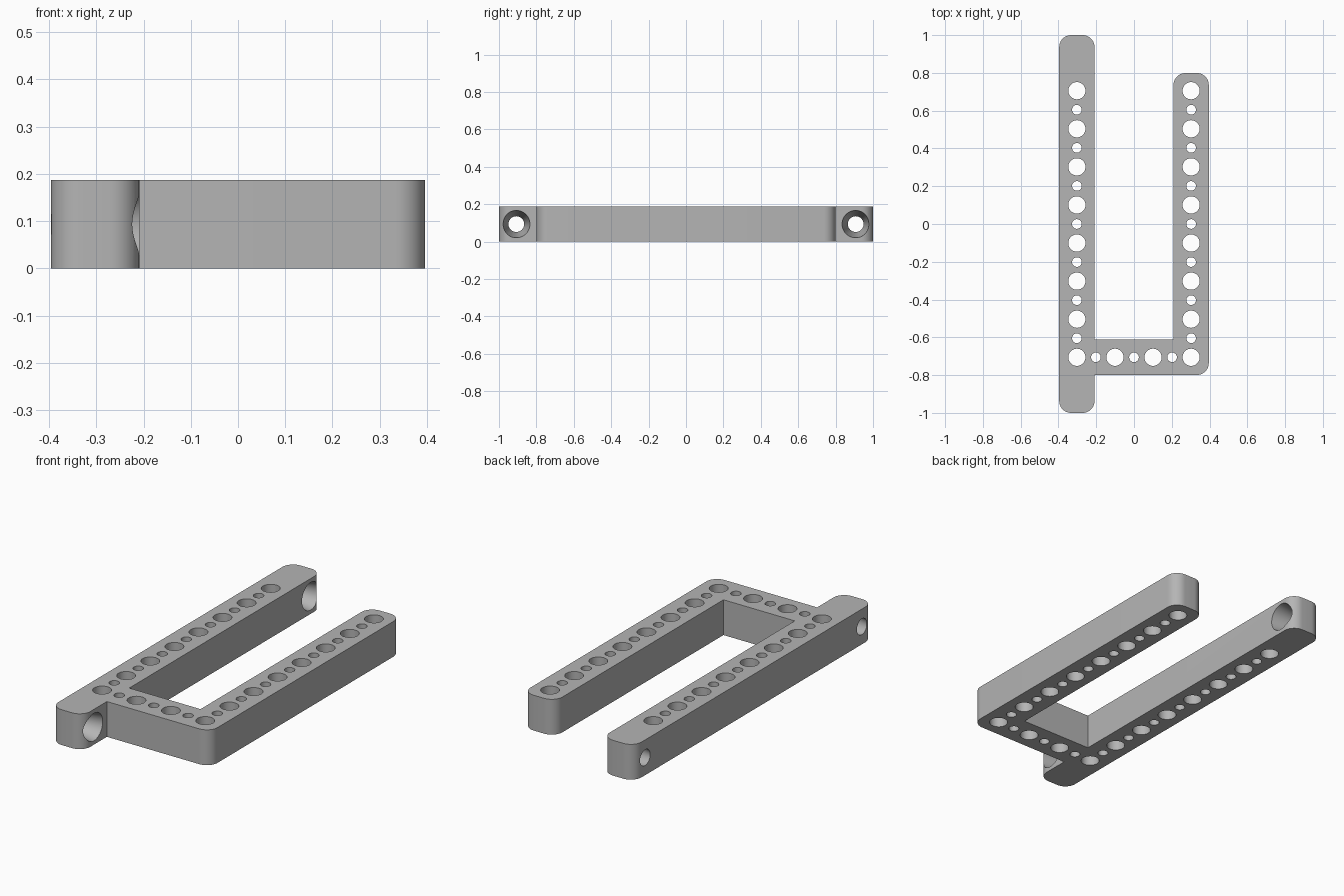
import bpy
import bmesh
from math import cos, sin, pi, radians
from mathutils import Matrix, Vector

if "Cube" in bpy.data.objects:
    bpy.data.objects.remove(bpy.data.objects["Cube"], do_unlink=True)

PITCH = 0.2016               # spacing of the large holes
HALF = 0.0935                # half the bar width
HEIGHT = 2 * HALF
ROUND = 0.063                # corner radius
BAR_X = 1.5 * PITCH          # centre line of both bars
ROW_Y = 3.5 * PITCH          # first and last hole row
SCREW_Y = 4.5 * PITCH        # mounting hole position

grey = bpy.data.materials.new("plain grey")
grey.use_nodes = True
grey.diffuse_color = (0.46, 0.46, 0.46, 1)
grey.node_tree.nodes["Principled BSDF"].inputs["Base Color"].default_value = grey.diffuse_color


def make_object(name, bm):
    bmesh.ops.recalc_face_normals(bm, faces=bm.faces[:])
    mesh = bpy.data.meshes.new(name)
    bm.to_mesh(mesh)
    bm.free()
    mesh.materials.append(grey)
    obj = bpy.data.objects.new(name, mesh)
    bpy.context.collection.objects.link(obj)
    return obj


def corner(x, y, sx, sy, steps=10):
    """Rounded corner at (x, y) pointing towards (sx, sy), counter-clockwise."""
    start = {(1, 1): 0, (-1, 1): 1, (-1, -1): 2, (1, -1): 3}[sx, sy] * pi / 2
    cx, cy = x - sx * ROUND, y - sy * ROUND
    angles = [start + pi / 2 * i / steps for i in range(steps + 1)]
    return [(cx + ROUND * cos(a), cy + ROUND * sin(a)) for a in angles]


# Frame outline: long bar, cross bar and short bar in one profile
outer, inner = BAR_X + HALF, BAR_X - HALF
low, high = -ROW_Y - HALF, ROW_Y + HALF
outline = (corner(-outer, -1, -1, -1) + corner(-inner, -1, 1, -1)
           + [(-inner, low)] + corner(outer, low, 1, -1)
           + corner(outer, high, 1, 1) + corner(inner, high, -1, 1)
           + [(inner, low + HEIGHT), (-inner, low + HEIGHT)]
           + corner(-inner, 1, 1, 1) + corner(-outer, 1, -1, 1))
bm = bmesh.new()
base = bm.faces.new([bm.verts.new((x, y, 0)) for x, y in outline])
top = bmesh.ops.extrude_face_region(bm, geom=[base])["geom"]
bmesh.ops.translate(bm, vec=Vector((0, 0, HEIGHT)),
                    verts=[v for v in top if isinstance(v, bmesh.types.BMVert)])
frame = make_object("u_shaped_frame", bm)

# Hole cutters: alternating large and small holes along bars and cross bar
cut = bmesh.new()


def hole(x, y, large):
    radius = 0.0455 if large else 0.0255
    bmesh.ops.create_cone(cut, cap_ends=True, segments=40, radius1=radius, radius2=radius,
                          depth=HEIGHT * 2, matrix=Matrix.Translation((x, y, HALF)))


for side in (-1, 1):
    for i in range(15):
        hole(side * BAR_X, -ROW_Y + i * PITCH / 2, i % 2 == 0)
for i in range(1, 6):
    hole(-BAR_X + i * PITCH / 2, -ROW_Y, i % 2 == 0)

# Tapered mounting holes through both ends of the long bar, wide towards +x
wide, narrow, extra = 0.073, 0.042, 0.02
slope = (wide - narrow) / HEIGHT
for side in (-1, 1):
    place = Matrix.Translation((-BAR_X, side * SCREW_Y, HALF)) @ Matrix.Rotation(pi / 2, 4, "Y")
    bmesh.ops.create_cone(cut, cap_ends=True, segments=48, radius1=narrow - slope * extra,
                          radius2=wide + slope * extra, depth=HEIGHT + 2 * extra, matrix=place)
cutter = make_object("hole_cutter", cut)
cutter.hide_render = True

# Cut the holes, then shade curved walls smooth
mod = frame.modifiers.new("holes", "BOOLEAN")
mod.operation = "DIFFERENCE"
mod.solver = "EXACT"
mod.object = cutter
bpy.ops.object.select_all(action="DESELECT")
frame.select_set(True)
bpy.context.view_layer.objects.active = frame
bpy.ops.object.modifier_apply(modifier=mod.name)
bpy.data.objects.remove(cutter, do_unlink=True)
bpy.ops.object.shade_smooth_by_angle(angle=radians(30))
